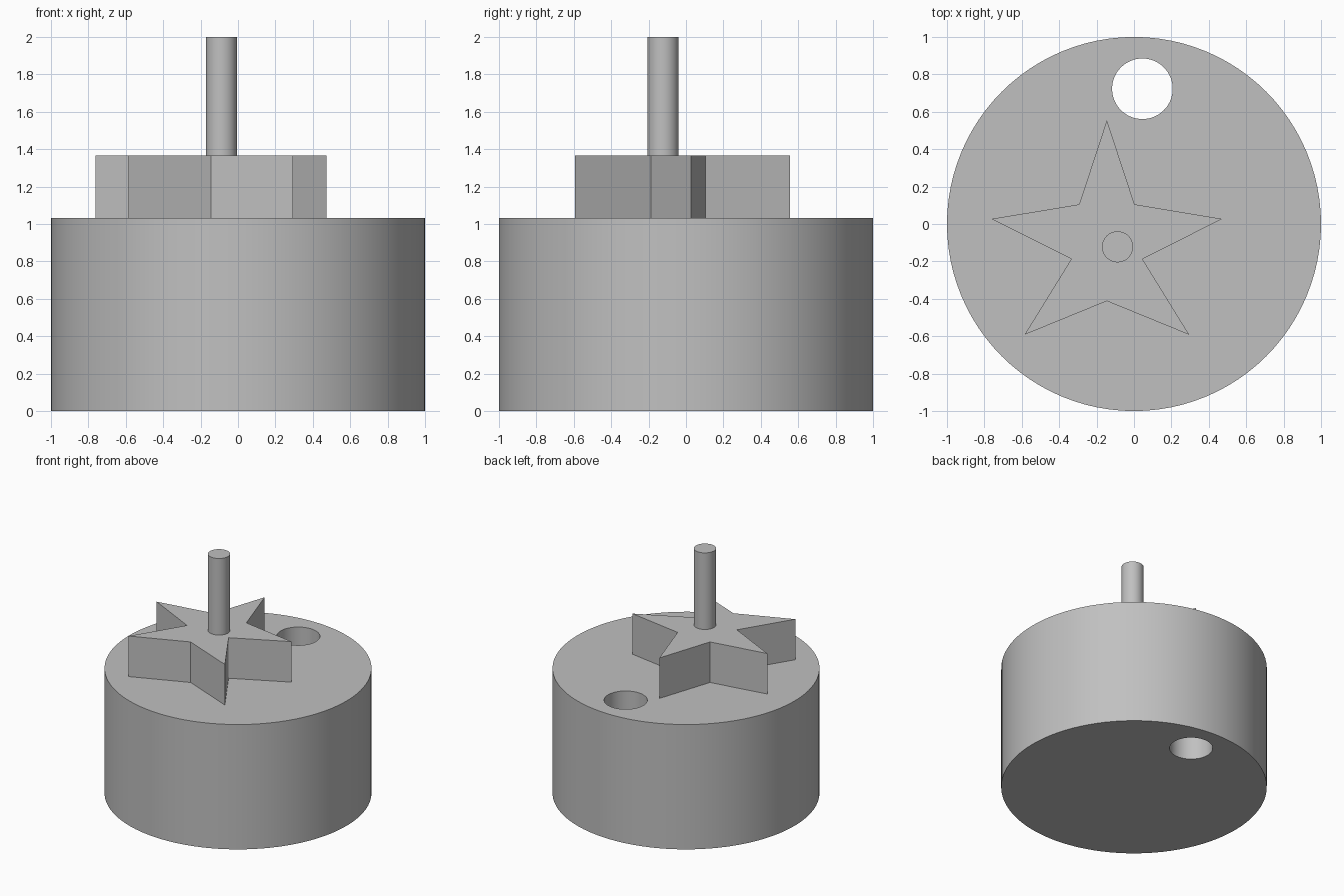
import bpy
import bmesh
from math import cos, sin, pi, radians

cube = bpy.data.objects.get("Cube")
if cube:
    bpy.data.objects.remove(cube, do_unlink=True)

grey = bpy.data.materials.new("plain grey")
grey.use_nodes = True
colour = (0.53, 0.53, 0.53, 1)
grey.diffuse_color = colour
grey.node_tree.nodes["Principled BSDF"].inputs["Base Color"].default_value = colour


def circle(x, y, radius, sides):
    return [(x + radius * cos(2 * pi * i / sides), y + radius * sin(2 * pi * i / sides))
            for i in range(sides)]


def prism(name, outlines, bottom, top):
    """Extrude an outline upwards; further outlines become through holes."""
    bm = bmesh.new()
    edges = []
    for outline in outlines:
        verts = [bm.verts.new((x, y, bottom)) for x, y in outline]
        edges += [bm.edges.new((v, verts[i - 1])) for i, v in enumerate(verts)]
    if len(outlines) == 1:
        bm.faces.new(verts)
    else:
        bmesh.ops.triangle_fill(bm, edges=edges, use_beauty=True)
    raised = bmesh.ops.extrude_face_region(bm, geom=bm.faces[:], use_keep_orig=True)
    lifted = [g for g in raised["geom"] if isinstance(g, bmesh.types.BMVert)]
    bmesh.ops.translate(bm, verts=lifted, vec=(0, 0, top - bottom))
    bmesh.ops.recalc_face_normals(bm, faces=bm.faces[:])
    mesh = bpy.data.meshes.new(name)
    bm.to_mesh(mesh)
    bm.free()
    mesh.materials.append(grey)
    obj = bpy.data.objects.new(name, mesh)
    bpy.context.collection.objects.link(obj)
    bpy.ops.object.select_all(action="DESELECT")
    obj.select_set(True)
    bpy.context.view_layer.objects.active = obj
    bpy.ops.object.shade_smooth_by_angle(angle=radians(30))
    return obj


base_top, star_top = 1.032, 1.367

# Round base with a hole drilled right through
prism("base", [circle(0, 0, 1, 96), circle(0.045, 0.723, 0.162, 64)], 0, base_top)

# Five-pointed star: right half of the outline, mirrored about its own axis
star_x = -0.145
half = [(0, 0.555), (0.148, 0.105), (0.617, 0.027), (0.19, -0.187), (0.44, -0.592), (0, -0.412)]
outline = half + [(-x, y) for x, y in half[-2:0:-1]]
prism("star", [[(star_x + x, y) for x, y in outline]], base_top, star_top)

# Thin upright rod standing on the star
prism("rod", [circle(-0.088, -0.122, 0.083, 48)], star_top, 2)
